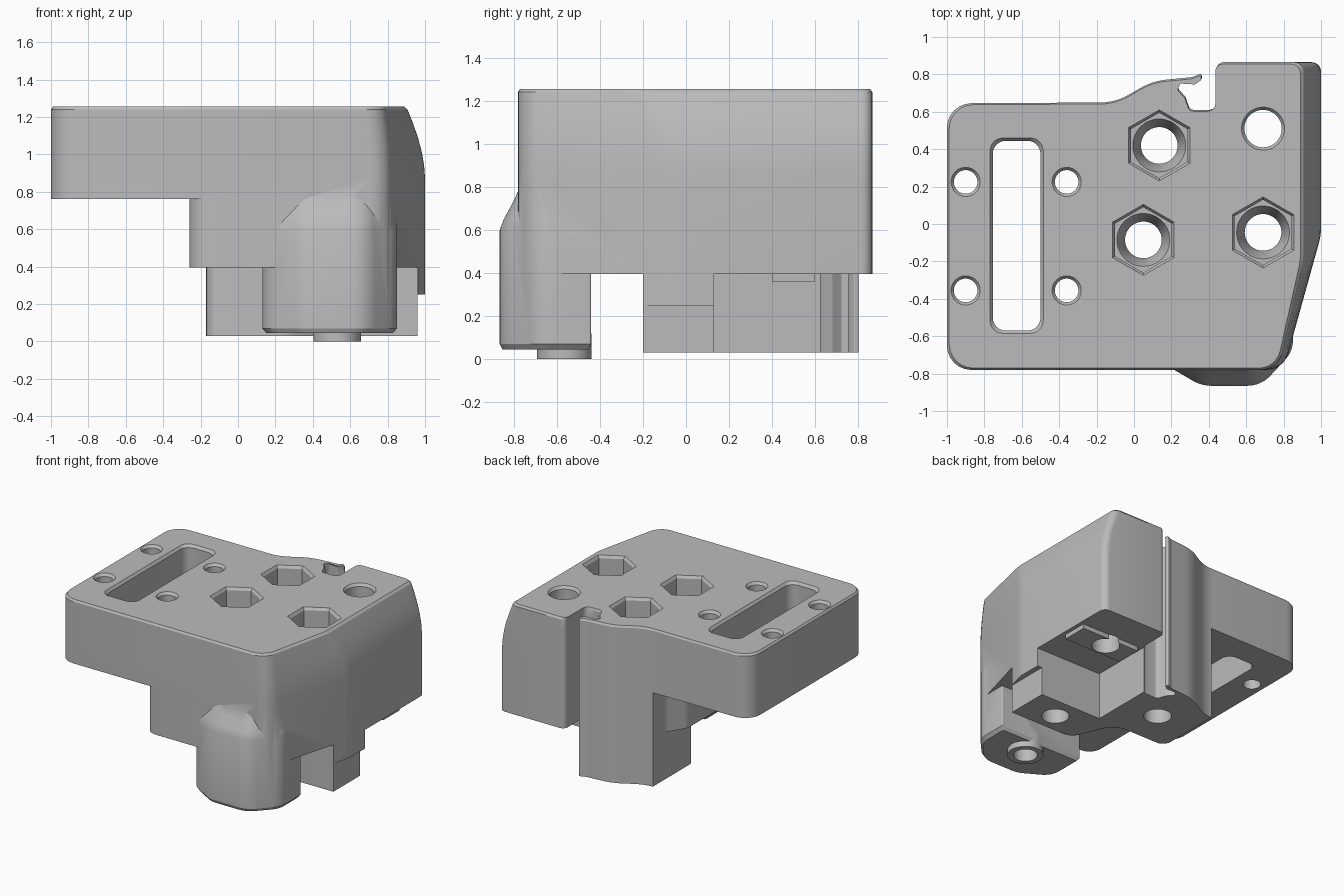
import bpy, bmesh
from math import sin, cos, tan, pi
from mathutils import Vector

old = bpy.data.objects.get("Cube")
if old:
    bpy.data.objects.remove(old)

grey = bpy.data.materials.new("plain_grey")
grey.use_nodes = True
GREY = (0.5, 0.5, 0.5, 1)
grey.diffuse_color = GREY
grey.node_tree.nodes["Principled BSDF"].inputs["Base Color"].default_value = GREY


def rounded(corners, seg=6):
    """Polygon from (x, y, radius) corners, each turned into an arc."""
    pts = []
    for i, (x, y, r) in enumerate(corners):
        p = Vector((x, y))
        a = (Vector(corners[i - 1][:2]) - p).normalized()
        b = (Vector(corners[(i + 1) % len(corners)][:2]) - p).normalized()
        half = a.angle(b) / 2
        centre = p + (a + b).normalized() * (r / sin(half))
        start = p + a * (r / tan(half)) - centre
        end = p + b * (r / tan(half)) - centre
        sweep = start.angle_signed(end)
        for k in range(seg + 1):
            t = -sweep * k / seg
            pts.append((centre.x + start.x * cos(t) - start.y * sin(t),
                        centre.y + start.x * sin(t) + start.y * cos(t)))
    return pts


def ring(x, y, r, n=48):
    return [(x + r * cos(pi / 2 + 2 * pi * k / n), y + r * sin(pi / 2 + 2 * pi * k / n))
            for k in range(n)]


def loft(name, levels):
    """Solid through matching outlines given as (z, points)."""
    bm = bmesh.new()
    rows = [[bm.verts.new((x, y, z)) for x, y in pts] for z, pts in levels]
    n = len(rows[0])
    bm.faces.new(rows[0][::-1])
    bm.faces.new(rows[-1])
    for lo, hi in zip(rows, rows[1:]):
        for i in range(n):
            j = (i + 1) % n
            bm.faces.new((lo[i], lo[j], hi[j], hi[i]))
    bmesh.ops.recalc_face_normals(bm, faces=bm.faces)
    me = bpy.data.meshes.new(name)
    bm.to_mesh(me)
    bm.free()
    me.materials.append(grey)
    ob = bpy.data.objects.new(name, me)
    bpy.context.collection.objects.link(ob)
    return ob


def prism(name, corners, z0, z1):
    pts = rounded([c if len(c) == 3 else (*c, 0.004) for c in corners])
    return loft(name, [(z0, pts), (z1, pts)])


def box(name, x0, x1, y0, y1, z0, z1):
    pts = [(x0, y0), (x1, y0), (x1, y1), (x0, y1)]
    return loft(name, [(z0, pts), (z1, pts)])


def combine(tool, operation="DIFFERENCE"):
    bpy.context.view_layer.objects.active = body
    mod = body.modifiers.new("combine", "BOOLEAN")
    mod.operation, mod.solver, mod.object = operation, "EXACT", tool
    bpy.ops.object.modifier_apply(modifier=mod.name)
    bpy.data.objects.remove(tool)


def mix(a, b, t):
    return [(p[0] + (q[0] - p[0]) * t, p[1] + (q[1] - p[1]) * t) for p, q in zip(a, b)]


# Housing outline: only the right-hand wall differs between top and bottom
def outline(front_x, bend_y, side_x):
    return rounded([
        (-1, -.78, .13), (front_x, -.78, .12), (side_x, bend_y, .3),
        (side_x, .865, .05), (.44, .865, .04), (.44, .61, .04), (.3, .61, .03),
        (.275, .68, .01), (.235, .725, .015), (.25, .76, .01), (.33, .755, .02),
        (.365, .78, .008), (.36, .805, .008), (.31, .785, .03), (.1, .765, .35),
        (-.1, .65, .3), (-1, .645, .13)])


top, low = outline(.77, -.2, .9), outline(.8, -.06, 1.0)
rim = [(x * .988, y * .988) for x, y in top]
body = loft("housing", [(.03, low), (.87, low), (.94, mix(top, low, .95)),
                        (1.01, mix(top, low, .83)), (1.08, mix(top, low, .65)),
                        (1.16, mix(top, low, .38)), (1.24, mix(top, low, .06)),
                        (1.255, rim)])

# Space under the overhanging plate
combine(prism("under_plate", [(-2, -2), (-.1, -2), (-.1, -.781), (-.26, -.781, .1),
                              (-.26, .35, .1), (-.17, .5, .1), (-.17, 2), (-2, 2)], -.2, .76))

# Space in front of the lower block, curving round the middle screw
combine(prism("lower_front", [(-.4, -2), (2, -2), (2, -.2), (.42, -.2, .1), (.28, .13, .16),
                              (-.17, .13, .07), (-.17, .9), (-.4, .9)], -.2, .395))

# Space under the right-hand arm and the shallow side step
combine(box("under_arm", .43, 2, .13, 2, -.2, .395))
combine(box("side_step", .96, 2, -2, .131, -.2, .25))

# Front post swelling out of the front wall, with its boss
post_pts = rounded([(.13, -.44, .01), (.13, -.73, .14), (.36, -.865, .2), (.68, -.865, .17),
                    (.85, -.68, .15), (.85, -.44, .01)], 8)
foot = [(.49 + (x - .49) * .94, -.65 + (y + .65) * .94) for x, y in post_pts]


def held_back(limit):
    return [(x, max(y, limit)) for x, y in post_pts]


def pulled(t):
    return [(x + (.49 - x) * .12 * t, y if y > -.6 else y + (-.6 - y) * .36 * t)
            for x, y in post_pts]


combine(loft("post", [(.045, foot), (.07, post_pts), (.6, post_pts), (.65, pulled(.2)),
                      (.72, pulled(.6)), (.78, pulled(.9)), (.84, pulled(1))]), "UNION")
boss = ring(.53, -.565, .127)
combine(loft("boss", [(0, boss), (.12, boss)]), "UNION")
bore = ring(.53, -.565, .085)
combine(loft("post_bore", [(-.1, bore), (.5, bore)]))

# Seat pad below the arm
combine(box("arm_pad", .47, .97, .4, .6, .36, .42), "UNION")


# Openings with a chamfered top edge
def opening(name, x, y, r, z0, sides=48):
    combine(loft(name, [(z0, ring(x, y, r, sides)), (1.235, ring(x, y, r, sides)),
                        (1.275, ring(x, y, r + .03, sides))]))


for sx in (-.9, -.36):
    for sy in (.225, -.355):
        opening("plate_hole", sx, sy, .063, .5)
opening("arm_hole", .69, .51, .1, -.1)

# Nut pockets: hexagon, cone, then a round hole right through
for x, y in ((.135, .42), (.05, -.085), (.69, -.045)):
    opening("nut_pocket", x, y, .175, .92, 6)
    combine(loft("nut_hole", [(-.1, ring(x, y, .098)), (.82, ring(x, y, .098)),
                              (.94, ring(x, y, .15))]))


# Long slot in the plate
def slot(g):
    return rounded([(-.755 - g, -.57 - g, .07), (-.5 + g, -.57 - g, .07),
                    (-.5 + g, .445 + g, .07), (-.755 - g, .445 + g, .07)])


combine(loft("slot", [(.5, slot(0)), (1.235, slot(0)), (1.275, slot(.03))]))

# Smooth shading with sharp edges kept
for ob in bpy.context.selected_objects:
    ob.select_set(False)
body.select_set(True)
bpy.context.view_layer.objects.active = body
bpy.ops.object.shade_smooth_by_angle(angle=pi / 7)
